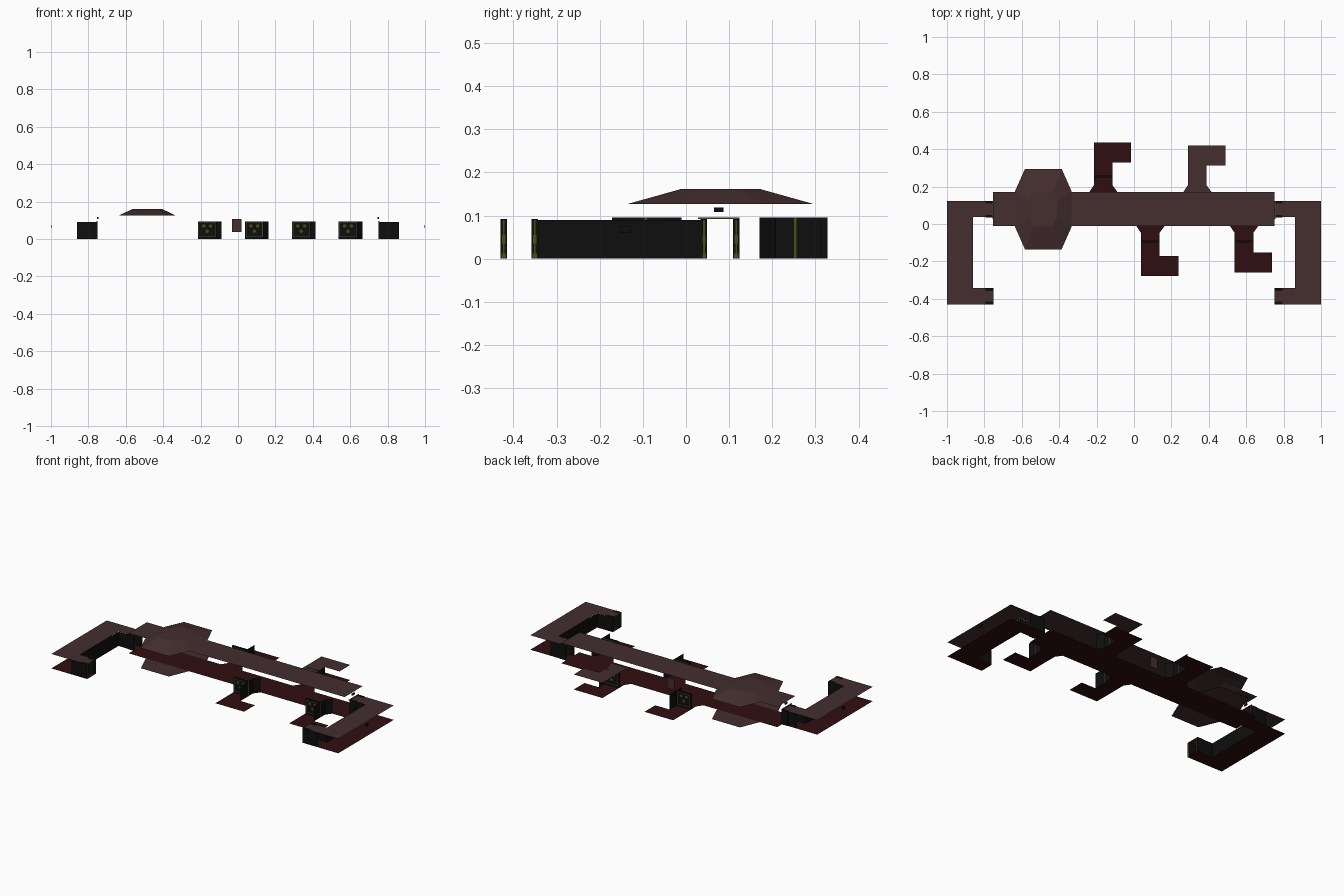
import bpy, bmesh, math

if "Cube" in bpy.data.objects:
    bpy.data.objects.remove(bpy.data.objects["Cube"])


def material(name, rgb):
    m = bpy.data.materials.new(name)
    m.diffuse_color = (*rgb, 1)
    m.use_nodes = True
    m.node_tree.nodes["Principled BSDF"].inputs["Base Color"].default_value = m.diffuse_color
    return m


BROWN = material("dusty brown", (0.058, 0.027, 0.028))
RED = material("dark red", (0.03, 0.0045, 0.005))
BLACK = material("black", (0.0045, 0.0045, 0.0045))
OLIVE = material("olive trim", (0.075, 0.07, 0.008))


def make(name, verts, faces, mat):
    me = bpy.data.meshes.new(name)
    me.from_pydata(verts, [], faces)
    me.materials.append(mat)
    ob = bpy.data.objects.new(name, me)
    bpy.context.collection.objects.link(ob)
    return ob


def sheet(name, pts, z, mat):
    """Flat horizontal polygon."""
    return make(name, [(x, y, z) for x, y in pts], [range(len(pts))], mat)


def wall(name, path, z0, z1, mat):
    """Upright surface along an open path."""
    n = len(path)
    v = [(x, y, z) for z in (z0, z1) for x, y in path]
    return make(name, v, [(i, i + 1, n + i + 1, n + i) for i in range(n - 1)], mat)


def box(name, x0, x1, y0, y1, z0, z1, mat):
    v = [(x, y, z) for x in (x0, x1) for y in (y0, y1) for z in (z0, z1)]
    f = [(0, 1, 3, 2), (4, 6, 7, 5), (0, 4, 5, 1), (2, 3, 7, 6), (0, 2, 6, 4), (1, 5, 7, 3)]
    return make(name, v, f, mat)


def rect(x0, x1, y0, y1):
    return [(x0, y0), (x1, y0), (x1, y1), (x0, y1)]


def disc(name, x, y, z, r):
    """Thin round emblem facing front and back."""
    pts = [(x + r * math.cos(a * math.pi / 5), y, z + r * math.sin(a * math.pi / 5)) for a in range(10)]
    return make(name, pts, [range(10)], OLIVE)


# Main corridor
Y0, Y1, ROOF = -0.01, 0.17, 0.127
sheet("corridor_floor", rect(-0.755, 0.75, Y0, Y1), 0, RED)
sheet("corridor_ceiling", rect(-0.335, 0.75, Y0, Y1), ROOF, BROWN)
sheet("corridor_ceiling_end", rect(-0.755, -0.635, Y0, Y1), ROOF, BROWN)
wall("wall_panel", [(-0.033, 0.163), (0.018, 0.163)], 0.037, 0.107, BROWN)

# Eight-sided room with raised ceiling
CX, CY = -0.485, 0.08


def octagon(hx, hy, cx, cy):
    return [(CX + a, CY + b) for a, b in
            ((hx, -cy), (hx, cy), (cx, hy), (-cx, hy), (-hx, cy), (-hx, -cy), (-cx, -hy), (cx, -hy))]


low, high = octagon(0.15, 0.215, 0.098, 0.098), octagon(0.076, 0.09, 0.05, 0.041)
verts = [(x, y, ROOF) for x, y in low] + [(x, y, 0.162) for x, y in high]
faces = [(i, (i + 1) % 8, 8 + (i + 1) % 8, 8 + i) for i in range(8)] + [range(8, 16)]
make("room_ceiling", verts, faces, BROWN)
for side, s in (("back", 1), ("front", -1)):
    sheet("room_floor_" + side, [(CX - 0.15, CY + 0.09 * s), (CX + 0.15, CY + 0.09 * s),
                                 (CX + 0.098, CY + 0.215 * s), (CX - 0.098, CY + 0.215 * s)], 0, BROWN)

# Bracket-shaped passages at both ends
for side, s in (("right", 1), ("left", -1)):
    H = 0.09
    plan = [(0.75, -0.43), (1.0, -0.43), (1.0, 0.122), (0.75, 0.122),
            (0.75, 0.038), (0.86, 0.038), (0.86, -0.343), (0.75, -0.343)]
    plan = [(x * s, y) for x, y in plan]
    sheet(side + "_passage_floor", plan, 0, RED)
    sheet(side + "_passage_ceiling", plan, H + 0.001, BROWN)
    wall(side + "_inner_wall", plan[4:], 0, H, BLACK)
    wall(side + "_front_wall", [(0.75 * s, -0.43), (0.86 * s, -0.43)], 0, H, BLACK)
    wall(side + "_back_wall", [(0.75 * s, 0.122), (0.86 * s, 0.122)], 0, H, BLACK)
    # Door frames at the two mouths
    for tag, a, b in (("front", -0.43, -0.343), ("back", 0.034, 0.124)):
        for k, (j0, j1) in enumerate(((a, a + 0.015), (b - 0.015, b))):
            box(f"{side}_{tag}_jamb_{k}", 0.752 * s, 0.795 * s, j0, j1, 0, 0.0925, BLACK)
            mid = (j0 + j1) / 2
            for xx in (0.75, 0.797):
                wall(f"{side}_{tag}_jamb_stripe_{k}", [(xx * s, mid - 0.002), (xx * s, mid + 0.002)], 0, 0.09, OLIVE)
                wall(f"{side}_{tag}_jamb_foot_{k}", [(xx * s, mid - 0.005), (xx * s, mid + 0.005)], 0, 0.012, OLIVE)
                wall(f"{side}_{tag}_jamb_lock_{k}", [(xx * s, mid - 0.004), (xx * s, mid + 0.004)], 0.035, 0.055, OLIVE)
    box(side + "_lintel", 0.752 * s, 0.757 * s, 0.028, 0.124, 0.0925, 0.096, OLIVE)
    # Small signs
    box(side + "_door_sign", 0.747 * s, 0.753 * s, 0.065, 0.087, 0.108, 0.119, BLACK)
    box(side + "_end_sign", 0.996 * s, 1.0 * s, -0.152, -0.128, 0.06, 0.076, BLACK)

# Hooked side rooms: left edge, direction, depth, has a ceiling
for k, (x, d, depth, roofed) in enumerate(((-0.215, 1, 0.265, False), (0.288, 1, 0.25, True),
                                           (0.037, -1, 0.268, False), (0.538, -1, 0.25, False))):
    base = Y1 if d > 0 else Y0
    w, H = 0.1, 0.095

    def at(px, py):
        return (x + px, base + d * py)

    plan = [at(-0.025, 0), at(w + 0.027, 0), at(w, 0.037), at(w, depth - 0.107),
            at(0.2, depth - 0.107), at(0.2, depth), at(0, depth), at(0, 0.037)]
    sheet(f"side_room_floor_{k}", plan, 0, RED)
    if roofed:
        sheet(f"side_room_ceiling_{k}", plan, H, BROWN)
    wall(f"side_room_wall_{k}", plan[1:4], 0, H, BLACK)
    # Door with trim and round emblems on both faces
    dy = base + d * 0.083
    box(f"side_door_{k}", x, x + w, dy - 0.005, dy + 0.005, 0, H, BLACK)
    for f in (-0.0065, 0.0065):
        y = dy + f
        for cx, cz in ((0.032, 0.07), (0.068, 0.07), (0.05, 0.042)):
            disc(f"door_emblem_{k}", x + cx, y, cz, 0.0095)
        for z in (0.012, 0.088):
            wall(f"door_rail_{k}", [(x + 0.006, y), (x + w - 0.006, y)], z - 0.0015, z + 0.0015, OLIVE)
        for px in (0.006, w - 0.006):
            wall(f"door_stile_{k}", [(x + px - 0.0015, y), (x + px + 0.0015, y)], 0.01, 0.09, OLIVE)
    wall(f"door_edge_trim_{k}", [(x + w + 0.001, dy - 0.003), (x + w + 0.001, dy + 0.003)], 0, H, OLIVE)
